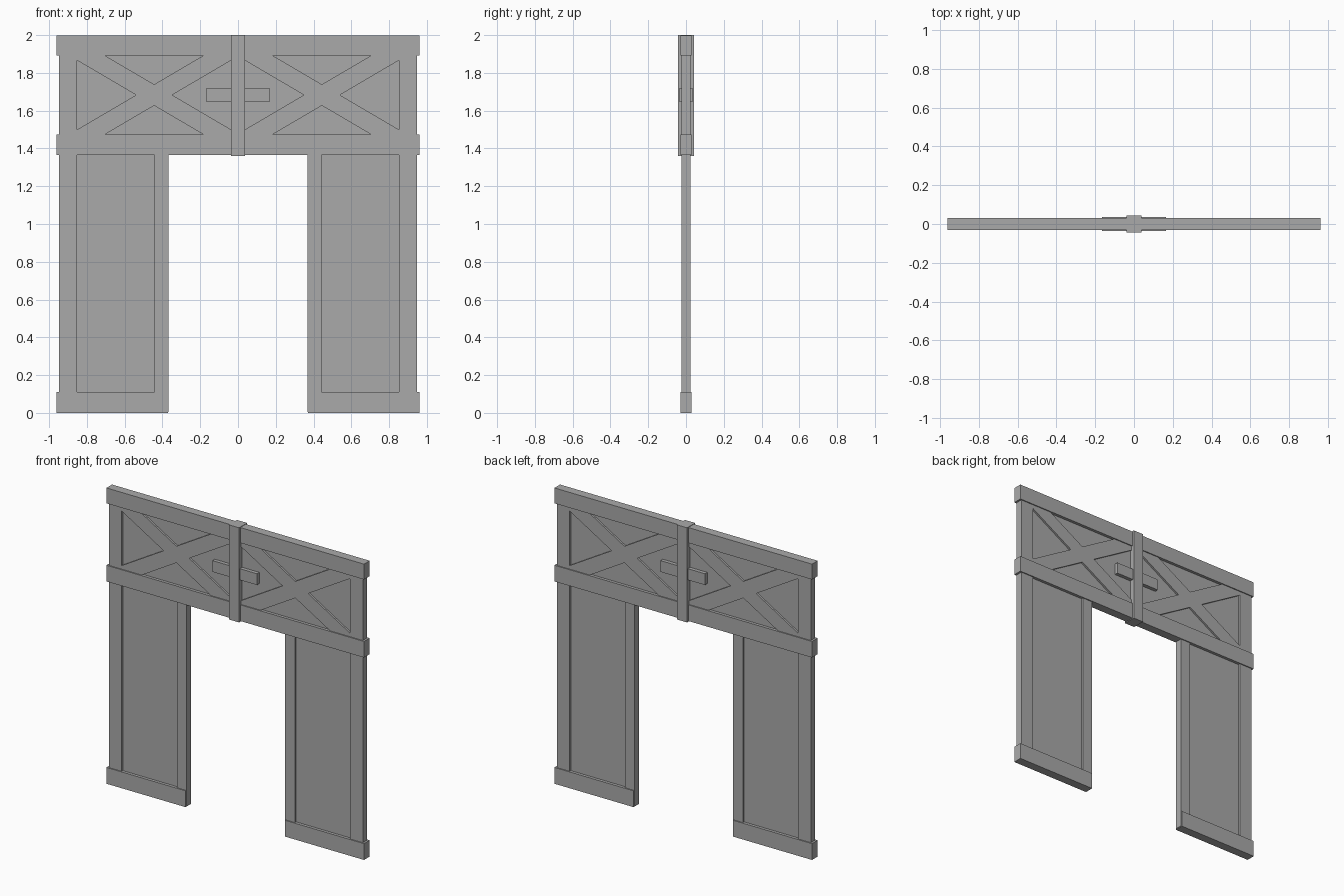
import bpy
import bmesh

cube = bpy.data.objects.get("Cube")
if cube:
    bpy.data.objects.remove(cube, do_unlink=True)

# Single flat grey
grey = bpy.data.materials.new("plain_grey")
grey.use_nodes = True
grey.diffuse_color = (0.4, 0.4, 0.4, 1)
grey.node_tree.nodes["Principled BSDF"].inputs["Base Color"].default_value = (0.4, 0.4, 0.4, 1)


def slab(name, outline, half_depth):
    """Extrude an x-z outline evenly to both sides of y = 0."""
    bm = bmesh.new()
    face = bm.faces.new([bm.verts.new((x, -half_depth, z)) for x, z in outline])
    grown = bmesh.ops.extrude_face_region(bm, geom=[face])
    moved = [v for v in grown["geom"] if isinstance(v, bmesh.types.BMVert)]
    bmesh.ops.translate(bm, verts=moved, vec=(0, 2 * half_depth, 0))
    bmesh.ops.recalc_face_normals(bm, faces=bm.faces)
    mesh = bpy.data.meshes.new(name)
    bm.to_mesh(mesh)
    bm.free()
    mesh.materials.append(grey)
    obj = bpy.data.objects.new(name, mesh)
    bpy.context.collection.objects.link(obj)
    return obj


def board(name, x0, x1, z0, z1, half_depth):
    return slab(name, [(x0, z0), (x1, z0), (x1, z1), (x0, z1)], half_depth)


FRAME, RAIL, PANEL = 0.023, 0.03, 0.01
END = 0.962                       # outer end of the rails
STILE_OUT, STILE_IN = 0.948, 0.853
DOOR, JAMB_IN = 0.367, 0.441      # opening edge and jamb inner edge
MID_LOW, MID_TOP = 1.366, 1.475
TOP_LOW, TOP = 1.893, 1.997

# Full-width parts
board("top_rail", -END, END, TOP_LOW, TOP, RAIL)
board("middle_rail", -END, END, MID_LOW, MID_TOP, RAIL)
board("upper_panel", -STILE_IN, STILE_IN, MID_TOP - 0.02, TOP_LOW + 0.02, PANEL)
board("center_post", -0.038, 0.038, 1.361, 2.0, 0.043)
board("center_plaque", -0.166, 0.166, 1.645, 1.721, 0.035)

# Crossed brace outline: two diagonals merged into one shape
CX, CZ, SLOPE, HALF = 0.444, 1.683, 0.587, 0.056
reach = STILE_IN - CX
rise = SLOPE * reach
notch = HALF / SLOPE
quarter = [(notch, 0), (reach, rise - HALF), (reach, rise + HALF), (0, HALF)]
cross = (quarter
         + [(-x, z) for x, z in quarter[-2::-1]]
         + [(-x, -z) for x, z in quarter[1:]]
         + [(x, -z) for x, z in quarter[-2:0:-1]])

# Mirrored parts for each side
for side, s in (("left", 1), ("right", -1)):
    board(side + "_outer_stile", s * STILE_IN, s * STILE_OUT, 0.004, TOP - 0.01, FRAME)
    board(side + "_inner_jamb", s * DOOR, s * JAMB_IN, 0.004, MID_LOW + 0.01, FRAME)
    board(side + "_lower_panel", s * JAMB_IN, s * STILE_IN, 0.05, MID_LOW + 0.02, PANEL)
    board(side + "_bottom_rail", s * (DOOR + 0.004), s * END, 0, 0.11, RAIL)
    slab(side + "_cross_brace", [(s * CX + x, CZ + z) for x, z in cross], FRAME)
